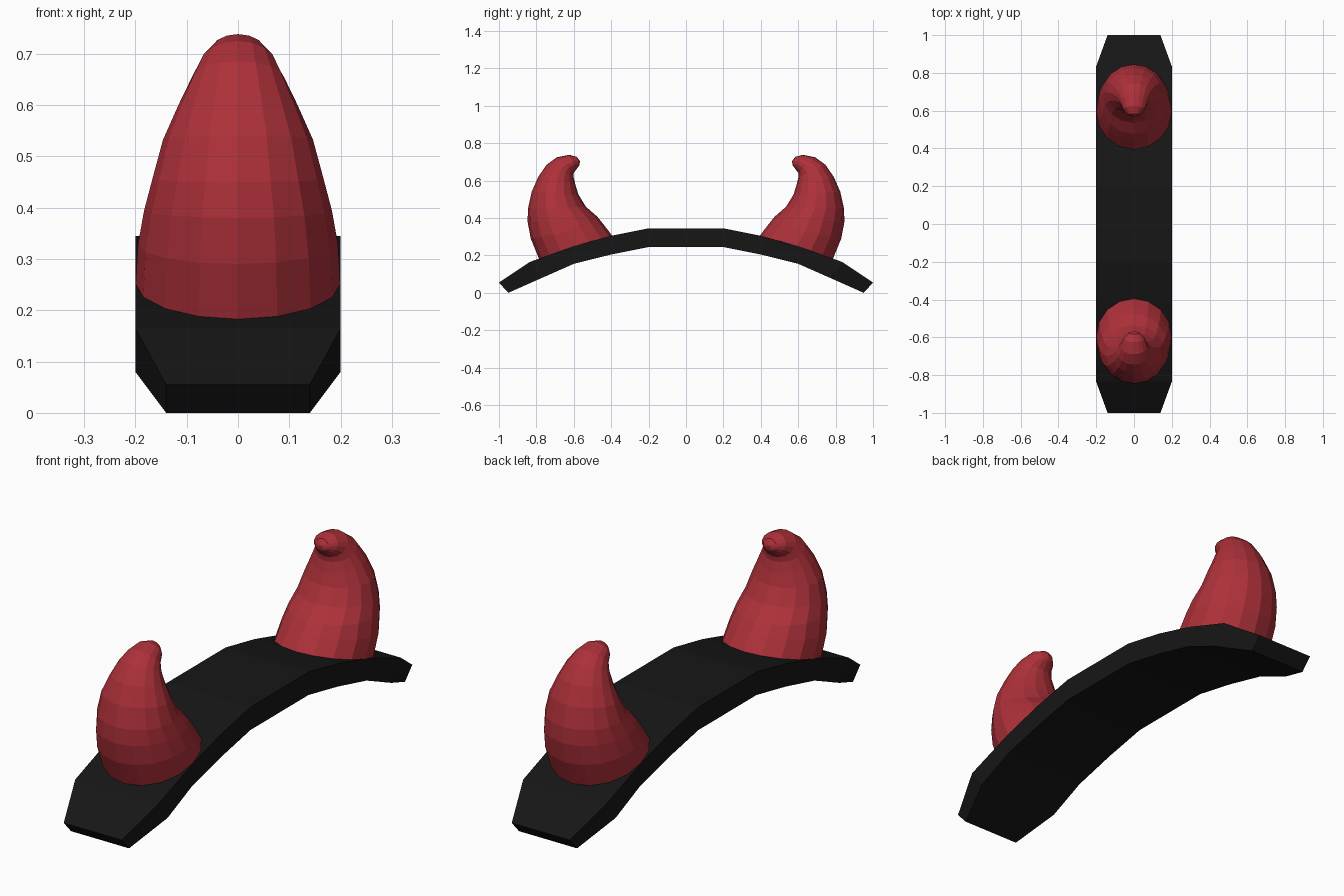
import bpy, bmesh
from math import cos, sin, pi
from mathutils import Vector

if "Cube" in bpy.data.objects:
    bpy.data.objects.remove(bpy.data.objects["Cube"])


def material(name, color):
    m = bpy.data.materials.new(name)
    m.diffuse_color = (*color, 1)
    m.use_nodes = True
    m.node_tree.nodes["Principled BSDF"].inputs["Base Color"].default_value = m.diffuse_color
    return m


def loft(name, rings, mat, tip=None):
    """Skin a list of closed rings; cap the ends (or close on a tip point)."""
    bm = bmesh.new()
    loops = [[bm.verts.new(p) for p in ring] for ring in rings]
    n = len(loops[0])
    for a, b in zip(loops, loops[1:]):
        for i in range(n):
            j = (i + 1) % n
            bm.faces.new((a[i], a[j], b[j], b[i]))
    bm.faces.new(loops[0])
    if tip:
        t = bm.verts.new(tip)
        for i in range(n):
            bm.faces.new((loops[-1][i], loops[-1][(i + 1) % n], t))
    else:
        bm.faces.new(loops[-1])
    bmesh.ops.recalc_face_normals(bm, faces=bm.faces)
    me = bpy.data.meshes.new(name)
    bm.to_mesh(me)
    bm.free()
    me.materials.append(mat)
    ob = bpy.data.objects.new(name, me)
    bpy.context.collection.objects.link(ob)
    return ob


black = material("band_black", (0.008, 0.008, 0.008))
red = material("horn_red", (0.42, 0.03, 0.042))

# Arched band: top y, top z, bottom y, bottom z, half width
half = [(1.0, 0.055, 0.95, 0.0, 0.14),
        (0.835, 0.165, 0.77, 0.08, 0.20),
        (0.60, 0.25, 0.60, 0.155, 0.20),
        (0.40, 0.305, 0.40, 0.205, 0.20),
        (0.20, 0.345, 0.20, 0.245, 0.20)]
stations = half + [(-a, b, -c, d, w) for a, b, c, d, w in reversed(half)]
loft("head_band", [[(-w, yt, zt), (w, yt, zt), (w, yb, zb), (-w, yb, zb)]
                   for yt, zt, yb, zb, w in stations], black)

# Curled horns: outer y, z, inner y, z, half width of each 16-sided ring
horn = [(0.785, 0.180, 0.393, 0.303, 0.20),
        (0.830, 0.290, 0.440, 0.365, 0.195),
        (0.847, 0.380, 0.475, 0.408, 0.183),
        (0.845, 0.450, 0.535, 0.460, 0.167),
        (0.825, 0.540, 0.575, 0.525, 0.146),
        (0.790, 0.620, 0.592, 0.580, 0.116),
        (0.745, 0.685, 0.602, 0.622, 0.090),
        (0.690, 0.725, 0.600, 0.642, 0.072),
        (0.625, 0.738, 0.585, 0.662, 0.056),
        (0.583, 0.727, 0.571, 0.680, 0.030)]


def horn_rings(side):
    rings = []
    for yo, zo, yi, zi, w in horn:
        outer, inner = Vector((0, side * yo, zo)), Vector((0, side * yi, zi))
        mid, arm = (outer + inner) / 2, (outer - inner) / 2
        rings.append([mid + arm * cos(k * pi / 8) + Vector((w * sin(k * pi / 8), 0, 0))
                      for k in range(16)])
    return rings


for side, name in ((-1, "front_horn"), (1, "back_horn")):
    loft(name, horn_rings(side), red, tip=(0, side * 0.566, 0.702))
